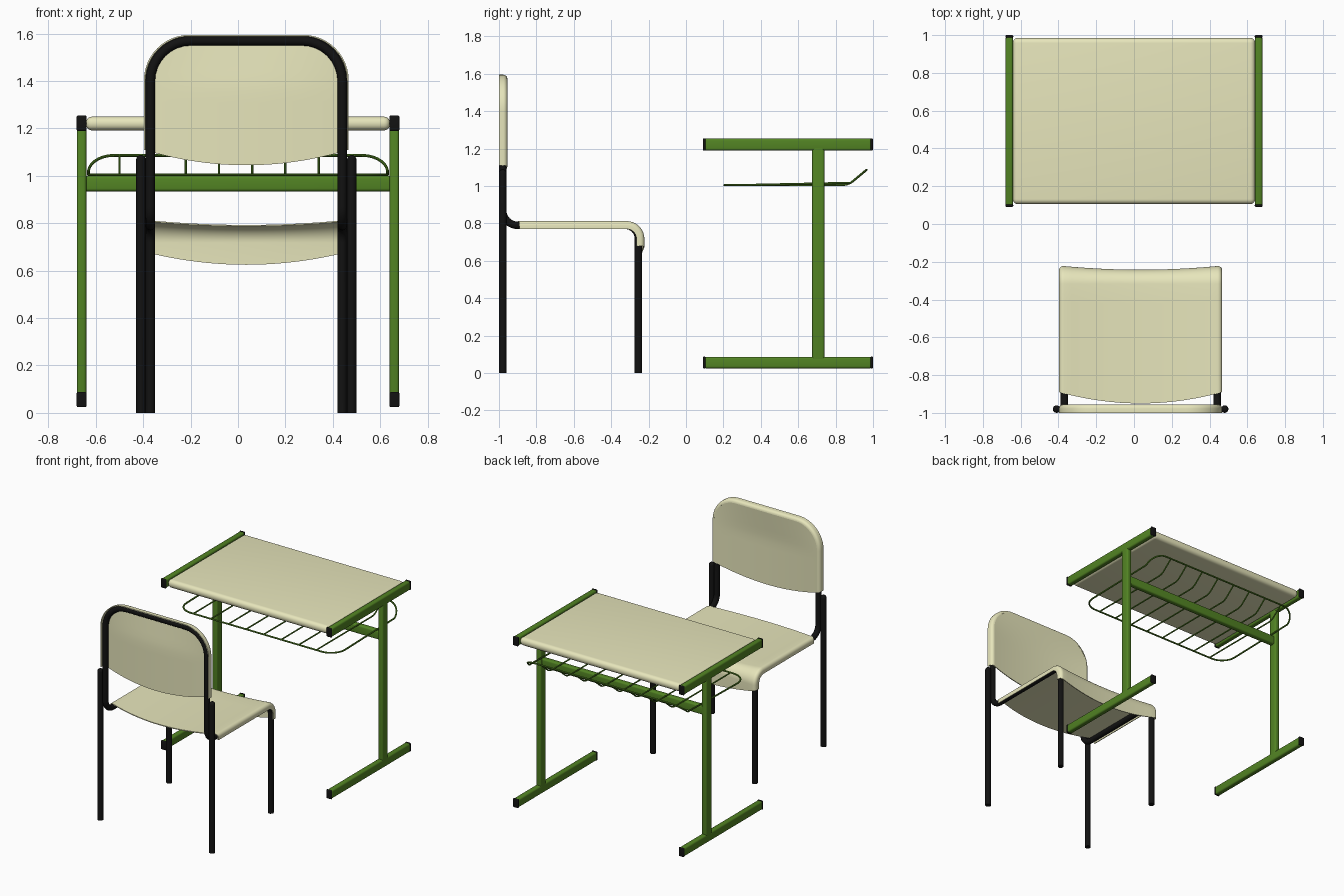
import bpy, bmesh
from math import sin, cos, pi, sqrt, radians
from mathutils import Vector

if "Cube" in bpy.data.objects:
    bpy.data.objects.remove(bpy.data.objects["Cube"])


def material(name, rgb):
    m = bpy.data.materials.new(name)
    m.diffuse_color = (*rgb, 1)
    m.use_nodes = True
    m.node_tree.nodes["Principled BSDF"].inputs["Base Color"].default_value = m.diffuse_color
    return m


CREAM = material("cream", (0.80, 0.79, 0.50))
GREEN = material("green", (0.085, 0.23, 0.017))
BLACK = material("black", (0.006, 0.006, 0.006))


def link(name, data, mat):
    ob = bpy.data.objects.new(name, data)
    data.materials.append(mat)
    bpy.context.collection.objects.link(ob)
    return ob


def box(name, x, y, z, mat, bevel=0.012, segments=4):
    """Rounded box from (min, max) ranges."""
    bm = bmesh.new()
    bmesh.ops.create_cube(bm, size=1)
    for v in bm.verts:
        v.co = [r[0] + (c + 0.5) * (r[1] - r[0]) for c, r in zip(v.co, (x, y, z))]
    me = bpy.data.meshes.new(name)
    bm.to_mesh(me)
    bm.free()
    ob = link(name, me, mat)
    mod = ob.modifiers.new("bevel", 'BEVEL')
    mod.width, mod.segments = bevel, segments
    return ob


def skin(name, rows, mat, thickness=0):
    """Surface through rows of points, optionally thickened inwards."""
    bm = bmesh.new()
    g = [[bm.verts.new(p) for p in row] for row in rows]
    for a, b in zip(g, g[1:]):
        for j in range(len(a) - 1):
            bm.faces.new((a[j], b[j], b[j + 1], a[j + 1]))
    bmesh.ops.remove_doubles(bm, verts=bm.verts, dist=1e-5)
    me = bpy.data.meshes.new(name)
    bm.to_mesh(me)
    bm.free()
    ob = link(name, me, mat)
    if thickness:
        mod = ob.modifiers.new("solid", 'SOLIDIFY')
        mod.thickness, mod.offset = thickness, -1
    return ob


def fillet(pts, radii, cyclic=False, n=8):
    """Polyline with right-angled corners rounded by the given radii."""
    pts = [Vector(p) for p in pts]
    out = []
    for i, (p, r) in enumerate(zip(pts, radii)):
        if r == 0:
            out.append(p)
            continue
        a = (pts[i - 1] - p).normalized()
        b = (pts[(i + 1) % len(pts)] - p).normalized()
        c = p + (a + b) * r
        out += [c - b * r * cos(k * pi / 2 / n) - a * r * sin(k * pi / 2 / n) for k in range(n + 1)]
    return out


def tube(name, pts, radius, mat, cyclic=False, res=4):
    cu = bpy.data.curves.new(name, 'CURVE')
    cu.dimensions = '3D'
    cu.bevel_depth, cu.bevel_resolution, cu.use_fill_caps = radius, res, True
    sp = cu.splines.new('POLY')
    sp.points.add(len(pts) - 1)
    for q, p in zip(sp.points, pts):
        q.co = (*p, 1)
    sp.use_cyclic_u = cyclic
    return link(name, cu, mat)


# Desk: top, side rails, feet, end caps, legs and crossbar
box("tabletop", (-0.642, 0.642), (0.105, 0.985), (1.192, 1.25), CREAM, 0.027, 6)
for side, s in (("left", -1), ("right", 1)):
    x = sorted((s * 0.64, s * 0.68))
    xc = sorted((s * 0.639, s * 0.681))
    for part, z0, z1 in (("rail", 1.19, 1.254), ("foot", 0.025, 0.087)):
        box(f"{side}_{part}", x, (0.097, 0.993), (z0, z1), GREEN)
        for end, y0 in (("front", 0.09), ("back", 0.985)):
            box(f"{side}_{part}_{end}_cap", xc, (y0, y0 + 0.015), (z0 - 0.001, z1 + 0.001), BLACK, 0.007)
    box(f"{side}_desk_leg", x, (0.675, 0.74), (0.06, 1.21), GREEN)
box("crossbar", (-0.65, 0.65), (0.687, 0.728), (0.935, 1.0), GREEN)

# Wire basket, drawn flat and then folded up at the back
FOLD, BEND, ANG = 0.835, 0.09, radians(40)


def fold(x, s):
    d = s - FOLD
    if d <= 0:
        return (x, s, 1.005)
    a = min(d / BEND, ANG)
    rest = max(0, d - BEND * ANG)
    return (x, FOLD + BEND * sin(a) + rest * cos(ANG), 1.005 + BEND * (1 - cos(a)) + rest * sin(ANG))


S0, S1 = 0.206, 0.992
loop = fillet([(-0.631, S0, 0), (0.631, S0, 0), (0.631, S1, 0), (-0.631, S1, 0)], [0.11] * 4, n=12)
tube("basket_rim", [fold(p.x, p.y) for p in loop], 0.006, GREEN, True, 2)
for i in range(8):
    path = [S0, FOLD] + [FOLD + BEND * ANG * k / 5 for k in range(1, 6)] + [S1]
    tube(f"basket_wire_{i + 1}", [fold(-0.5 + 0.14 * i, s) for s in path], 0.005, GREEN, res=2)

# Chair frame: one bent tube from front leg, under the seat, up and over the back
CX, A = 0.035, 0.405
half = [(-0.255, 0, 0), (-0.255, 0.79, 0.07), (-0.98, 0.79, 0.08), (-0.98, 1.57, 0.17)]
ctrl = [(CX - A, y, z) for y, z, r in half] + [(CX + A, y, z) for y, z, r in half[::-1]]
radii = [h[2] for h in half] + [h[2] for h in half[::-1]]
tube("chair_frame", fillet(ctrl, radii), 0.02, BLACK)

# Rear legs with domed tops
R, H = 0.02, 1.088
prof = [(0, 0), (R, 0)] + [(R * cos(k * pi / 10), H - R + R * sin(k * pi / 10)) for k in range(6)]
for side, s in (("left", -1), ("right", 1)):
    rows = [[(CX + s * 0.445 + r * cos(k * pi / 8), -0.98 + r * sin(k * pi / 8), z) for r, z in prof]
            for k in range(17)]
    skin(f"{side}_rear_leg", rows, BLACK)

# Seat: sagging shell whose sides wrap the frame and whose front rolls down
HW, C = 0.432, 0.026
ROLL = 0.097


def seat_point(x, depth, s):
    """s runs along the side profile; depth is measured inwards from the top."""
    arc = ROLL * pi / 2
    if s < 0:
        return (CX + x, -0.317 + s, 0.815 - depth)
    a = min(s / ROLL, pi / 2)
    r = ROLL - depth
    return (CX + x, -0.317 + r * sin(a), 0.718 + r * cos(a) - max(0, s - arc))


left = [(-HW, 0.045)] + [(-HW + C - C * cos(k * pi / 10), C - C * sin(k * pi / 10)) for k in range(6)]
mid = [(-0.406 + 0.812 * k / 20, 0) for k in range(1, 20)]
rows = []
for x, d in left + mid + [(-x, d) for x, d in left[::-1]]:
    b = 1 - (x / HW) ** 2
    s0, s1 = -0.573 - 0.06 * b, ROLL * pi / 2 + 0.038 + 0.055 * b
    ss = [s0 + (0 - s0) * k / 6 for k in range(6)]
    ss += [ROLL * pi / 2 * k / 10 for k in range(11)] + [s1]
    rows.append([seat_point(x, d + 0.022 * b, s) for s in ss])
skin("seat", rows, CREAM, 0.006)

# Backrest: bowed panel plus a rim wrapping the frame
def bottom(x):
    return 1.11 - 0.065 * (1 - (x / HW) ** 2)


INS = 0.022
W, TOP, RAD = HW - INS, 1.595 - INS, 0.192 - INS
arc = [-W + RAD * (1 - cos(k * pi / 24)) for k in range(13)]
flat = W - RAD
xs = arc + [-flat + 2 * flat * k / 14 for k in range(1, 14)] + [-x for x in arc[::-1]]
rows = []
for x in xs:
    over = max(0, abs(x) - flat)
    top = TOP - RAD + sqrt(max(0, RAD ** 2 - over ** 2))
    row = []
    for k in range(13):
        z = top + (bottom(x) - top) * k / 12
        sag = 0.02 * (1 - (x / W) ** 2) * min(1, (TOP - z) / 0.2)
        row.append((CX + x, -0.955 - sag, z))
    rows.append(row)
skin("backrest", rows, CREAM, 0.006)

rim = [(0, -1.0)] + [(INS - INS * cos(k * pi / 10), -0.955 - INS + INS * sin(k * pi / 10)) for k in range(6)]
cols = []
for d, y in rim:
    w, t, r = HW - d, 1.595 - d, 0.192 - d
    cols.append(fillet([(CX - w, y, bottom(w)), (CX - w, y, t), (CX + w, y, t), (CX + w, y, bottom(w))],
                       [0, r, r, 0], n=12))
skin("backrest_rim", list(zip(*cols)), CREAM, 0.006)

# Apply modifiers and smooth the rounded surfaces
bpy.ops.object.select_all(action='SELECT')
bpy.context.view_layer.objects.active = bpy.data.objects["seat"]
bpy.ops.object.convert(target='MESH')
bpy.ops.object.shade_smooth_by_angle(angle=radians(35))
